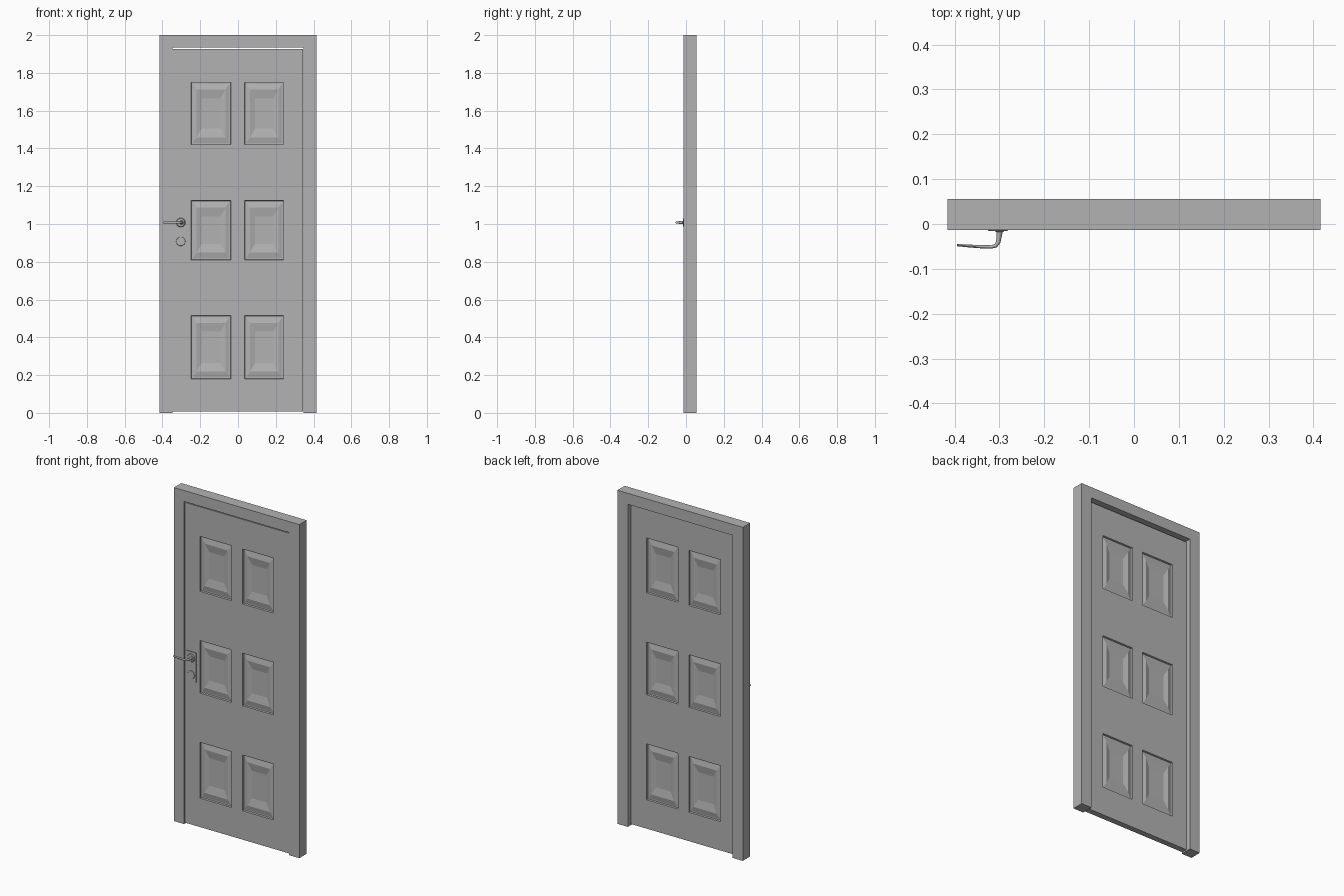
import bpy, bmesh, math
from mathutils import Vector

if "Cube" in bpy.data.objects:
    bpy.data.objects.remove(bpy.data.objects["Cube"])

grey = bpy.data.materials.new("plain_grey")
grey.diffuse_color = (0.45, 0.45, 0.45, 1)
grey.use_nodes = True
grey.node_tree.nodes["Principled BSDF"].inputs["Base Color"].default_value = grey.diffuse_color


def finish(name, bm, smooth=False):
    bmesh.ops.remove_doubles(bm, verts=bm.verts, dist=1e-5)
    bmesh.ops.recalc_face_normals(bm, faces=bm.faces)
    mesh = bpy.data.meshes.new(name)
    bm.to_mesh(mesh)
    bm.free()
    mesh.materials.append(grey)
    ob = bpy.data.objects.new(name, mesh)
    bpy.context.collection.objects.link(ob)
    if smooth:
        bpy.ops.object.select_all(action='DESELECT')
        ob.select_set(True)
        bpy.context.view_layer.objects.active = ob
        bpy.ops.object.shade_smooth_by_angle(angle=math.radians(40))
    return ob


def box(name, x0, x1, y0, y1, z0, z1):
    bm = bmesh.new()
    bmesh.ops.create_cube(bm, size=1)
    for v in bm.verts:
        v.co = ((x0 + x1) / 2 + v.co.x * (x1 - x0),
                (y0 + y1) / 2 + v.co.y * (y1 - y0),
                (z0 + z1) / 2 + v.co.z * (z1 - z0))
    return finish(name, bm)


def disc(name, x, z, y0, y1, r0, r1):
    # tapered disc facing the front, radius r0 at y0 (front), r1 at y1 (back)
    bm = bmesh.new()
    rings = []
    for y, r in ((y0, r0), (y1, r1)):
        rings.append([bm.verts.new((x + r * math.cos(a * math.tau / 24), y,
                                    z + r * math.sin(a * math.tau / 24))) for a in range(24)])
    for i in range(24):
        k = (i + 1) % 24
        bm.faces.new((rings[0][i], rings[0][k], rings[1][k], rings[1][i]))
    bm.faces.new(rings[0])
    bm.faces.new(rings[1])
    return finish(name, bm, True)


# Frame: two posts and a header
Y0, Y1 = -0.013, 0.056
box("left_post", -0.416, -0.348, Y0, Y1, 0, 2)
box("right_post", 0.347, 0.416, Y0, Y1, 0, 2)
box("header", -0.348, 0.347, Y0, Y1, 1.934, 2)

# Door leaf with six moulded panels on both sides
xs = [-0.346, -0.248, -0.038, 0.035, 0.242, 0.345]
zs = [0.007, 0.18, 0.515, 0.81, 1.125, 1.42, 1.75, 1.927]
FRONT, BACK = -0.007, 0.028
# panel profile: inset in x, inset in z, depth below the door face
profile = [(0, 0, 0), (0.002, 0.002, 0.010), (0.009, 0.009, 0.010),
           (0.028, 0.038, 0.004), (0.055, 0.085, 0.012)]

bm = bmesh.new()


def quad(*pts):
    bm.faces.new([bm.verts.new(p) for p in pts])


def rect(x0, x1, z0, z1, y):
    return [(x0, y, z0), (x1, y, z0), (x1, y, z1), (x0, y, z1)]


for y, inward in ((FRONT, 1), (BACK, -1)):
    for i in range(len(xs) - 1):
        for j in range(len(zs) - 1):
            x0, x1, z0, z1 = xs[i], xs[i + 1], zs[j], zs[j + 1]
            if i % 2 and j % 2:
                loops = [rect(x0 + a, x1 - a, z0 + b, z1 - b, y + inward * d)
                         for a, b, d in profile]
                for lo, hi in zip(loops, loops[1:]):
                    for k in range(4):
                        n = (k + 1) % 4
                        quad(lo[k], lo[n], hi[n], hi[k])
                quad(*loops[-1])
            else:
                quad(*rect(x0, x1, z0, z1, y))
for a, b in zip(xs, xs[1:]):
    for z in (zs[0], zs[-1]):
        quad((a, FRONT, z), (b, FRONT, z), (b, BACK, z), (a, BACK, z))
for a, b in zip(zs, zs[1:]):
    for x in (xs[0], xs[-1]):
        quad((x, FRONT, a), (x, FRONT, b), (x, BACK, b), (x, BACK, a))
finish("door_leaf", bm)

# Lock plate with handle rosette and key rosette
HX, HZ = -0.303, 1.008
box("lock_plate", -0.337, -0.27, -0.011, -0.006, 0.87, 1.045)
disc("handle_rosette", HX, HZ, -0.0155, -0.010, 0.021, 0.025)
disc("key_rosette", HX, 0.908, -0.013, -0.010, 0.023, 0.025)
disc("key_barrel", HX, 0.914, -0.0145, -0.012, 0.008, 0.008)
box("key_barrel_tail", HX - 0.004, HX + 0.004, -0.0145, -0.012, 0.892, 0.912)

# Lever: oval section swept along a bent path (x, y, half thickness, half height)
path = [(-0.300, -0.014, 0.013, 0.013), (-0.300, -0.018, 0.007, 0.008),
        (-0.301, -0.030, 0.0055, 0.007), (-0.303, -0.041, 0.005, 0.0065),
        (-0.308, -0.048, 0.0045, 0.0065), (-0.318, -0.0512, 0.0038, 0.0065),
        (-0.345, -0.0505, 0.0035, 0.0065), (-0.375, -0.0485, 0.003, 0.006),
        (-0.395, -0.047, 0.0025, 0.005)]
bm = bmesh.new()
rings, N = [], 16
for i, (x, y, t, h) in enumerate(path):
    p, q = path[max(i - 1, 0)], path[min(i + 1, len(path) - 1)]
    side = Vector((-(q[1] - p[1]), q[0] - p[0], 0)).normalized()
    rings.append([bm.verts.new(Vector((x, y, HZ)) + side * t * math.cos(k * math.tau / N)
                               + Vector((0, 0, h * math.sin(k * math.tau / N)))) for k in range(N)])
for lo, hi in zip(rings, rings[1:]):
    for k in range(N):
        n = (k + 1) % N
        bm.faces.new((lo[k], lo[n], hi[n], hi[k]))
bm.faces.new(rings[0])
bm.faces.new(rings[-1])
finish("door_lever", bm, True)
